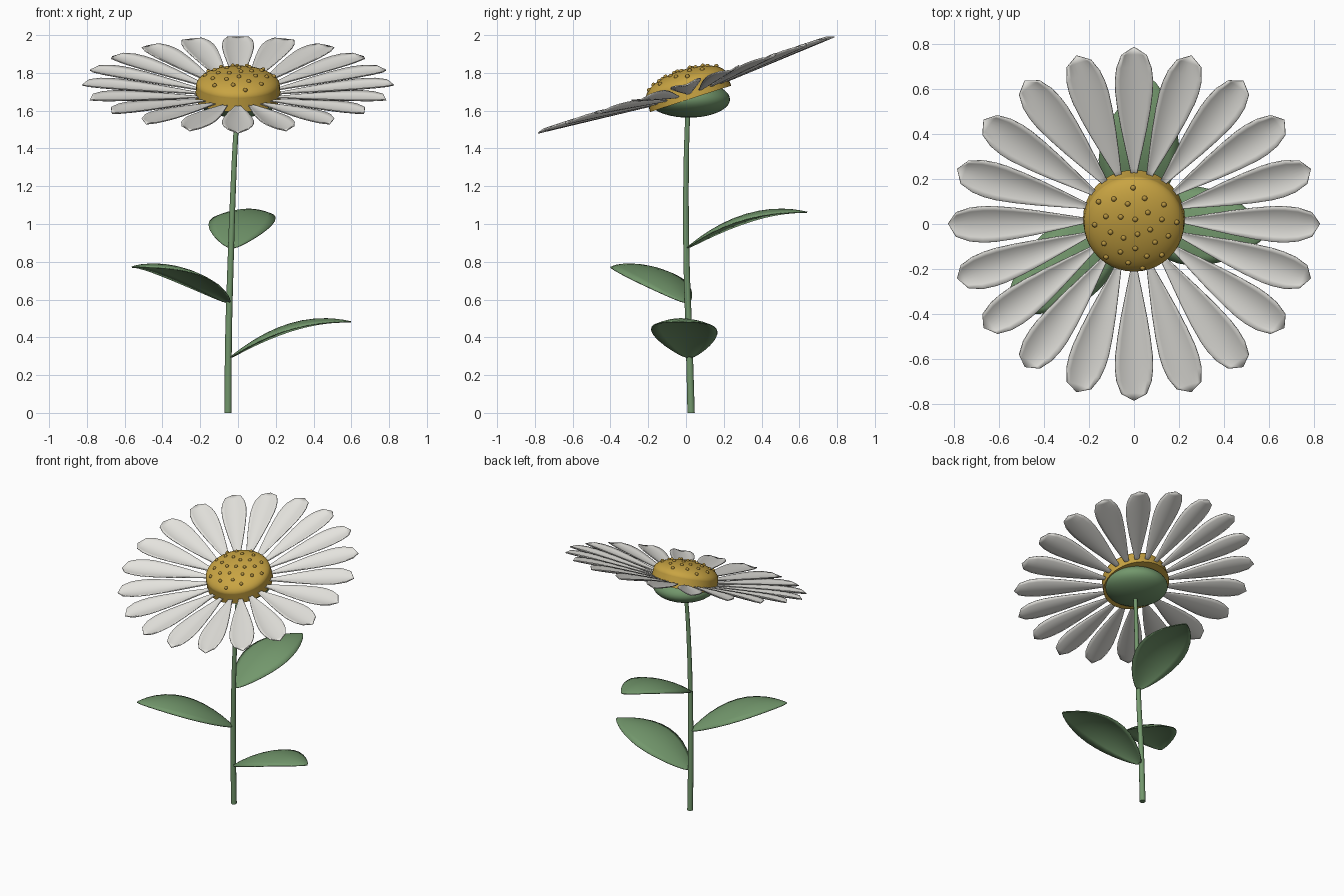
import bpy, bmesh, math
from mathutils import Matrix

if "Cube" in bpy.data.objects:
    bpy.data.objects.remove(bpy.data.objects["Cube"])


def material(name, rgb):
    m = bpy.data.materials.new(name)
    m.diffuse_color = (*rgb, 1)
    m.use_nodes = True
    m.node_tree.nodes["Principled BSDF"].inputs["Base Color"].default_value = m.diffuse_color
    return m


WHITE = material("petal white", (0.78, 0.77, 0.73))
YELLOW = material("disc yellow", (0.58, 0.37, 0.055))
AMBER = material("floret amber", (0.46, 0.29, 0.05))
GREEN = material("leaf green", (0.17, 0.31, 0.15))

# Flower head frame: tilted 18 degrees towards the front
HEAD = Matrix.Translation((0, 0.014, 1.695)) @ Matrix.Rotation(math.radians(18), 4, 'X')


def finish(bm, name, mat, matrix=Matrix(), angle=40):
    bmesh.ops.recalc_face_normals(bm, faces=bm.faces)
    me = bpy.data.meshes.new(name)
    bm.to_mesh(me)
    bm.free()
    me.transform(matrix)
    me.materials.append(mat)
    ob = bpy.data.objects.new(name, me)
    bpy.context.collection.objects.link(ob)
    bpy.ops.object.select_all(action='DESELECT')
    bpy.context.view_layer.objects.active = ob
    ob.select_set(True)
    bpy.ops.object.shade_smooth_by_angle(angle=math.radians(angle))
    return ob


def blade(name, mat, matrix, start, end, widths, height, cup, thick):
    """Thin curved blade along +X; widths is a list of (t, half width)."""
    bm = bmesh.new()
    n = 8
    wmax = max(w for _, w in widths)
    rows = []
    for t, w in widths:
        row = []
        for j in range(n + 1):
            u = 2 * j / n - 1
            z = height(t) + cup * u * u * w / wmax
            row.append(bm.verts.new((start + (end - start) * t, u * w, z)))
        rows.append(row)
    for a, b in zip(rows, rows[1:]):
        for j in range(n):
            bm.faces.new((a[j], b[j], b[j + 1], a[j + 1]))
    bmesh.ops.remove_doubles(bm, verts=bm.verts, dist=1e-5)
    ob = finish(bm, name, mat, matrix)
    mod = ob.modifiers.new("thickness", 'SOLIDIFY')
    mod.thickness = thick
    mod.offset = 0
    return ob


def ellipsoid(name, mat, matrix, a, b):
    bm = bmesh.new()
    bmesh.ops.create_uvsphere(bm, u_segments=40, v_segments=20, radius=1)
    return finish(bm, name, mat, matrix @ Matrix.Diagonal((a, a, b, 1)))


# Stem: tapering tube with a gentle bend
cu = bpy.data.curves.new("stem", 'CURVE')
cu.dimensions = '3D'
cu.bevel_depth = 0.02
cu.bevel_resolution = 4
cu.use_fill_caps = True
path = [(-0.053, 0.027, 0, 1), (-0.05, 0.016, 0.4, 0.92), (-0.039, 0.003, 0.8, 0.84),
        (-0.025, 0.0, 1.2, 0.75), (-0.01, 0.006, 1.5, 0.68), (0, 0.012, 1.62, 0.65)]
sp = cu.splines.new('BEZIER')
sp.bezier_points.add(len(path) - 1)
for p, (x, y, z, r) in zip(sp.bezier_points, path):
    p.co = (x, y, z)
    p.radius = r
    p.handle_left_type = p.handle_right_type = 'AUTO'
stem = bpy.data.objects.new("stem", cu)
cu.materials.append(GREEN)
bpy.context.collection.objects.link(stem)
bpy.context.view_layer.objects.active = stem
stem.select_set(True)
bpy.ops.object.convert(target='MESH')
bpy.ops.object.shade_smooth_by_angle(angle=math.radians(40))

# Leaves: three arching lens-shaped blades placed by the golden angle
LEAF = [(t, max(0.0, 0.175 * math.sin(math.pi * t ** 0.95)) ** 0.78 * 0.175 ** 0.22)
        for t in [0, .03, .07, .12, .2, .3, .4, .5, .6, .7, .8, .88, .94, .98, 1]]
for i, (base, length) in enumerate([((-.045, .018, .29), .645),
                                    ((-.045, .01, .58), .65),
                                    ((-.033, .001, .87), .65)]):
    turn = Matrix.Rotation(math.radians(-5 - 137.5 * i), 4, 'Z')
    blade(f"leaf_{i + 1}", GREEN, Matrix.Translation(base) @ turn, 0, length, LEAF,
          lambda t: .535 * t - .343 * t * t, -0.035, 0.006)

# Calyx: level green cup under the head
ellipsoid("calyx", GREEN, Matrix.Translation((0, 0.015, 1.66)), 0.218, 0.097)

# Petals: twenty cupped blades around the head
PETAL = [(0, .006), (.1, .018), (.25, .038), (.4, .057), (.55, .073), (.68, .083), (.76, .084),
         (.85, .078), (.945, .056), (1, 0)]
for i in range(20):
    blade(f"petal_{i + 1}", WHITE, HEAD @ Matrix.Rotation(math.tau * i / 20, 4, 'Z'),
          0.18, 0.825, PETAL, lambda t: -0.008 + 0.051 * t, 0.022, 0.006)

# Disc rim and dome
bm = bmesh.new()
bmesh.ops.create_cone(bm, cap_ends=True, segments=40, radius1=0.226, radius2=0.222, depth=0.074)
finish(bm, "disc_rim", YELLOW, HEAD @ Matrix.Translation((0, 0, 0.003)))
DOME_Z, DOME_A, DOME_B = 0.04, 0.222, 0.085
ellipsoid("disc_dome", YELLOW, HEAD @ Matrix.Translation((0, 0, DOME_Z)), DOME_A, DOME_B)

# Florets: small beads spiralling over the dome
bm = bmesh.new()
for i in range(27):
    r = 0.2 * math.sqrt((i + 0.5) / 27)
    a = math.radians(-54 + 137.508 * i)
    z = DOME_Z + DOME_B * math.sqrt(1 - (r / DOME_A) ** 2)
    bmesh.ops.create_uvsphere(bm, u_segments=10, v_segments=6, radius=0.012,
                              matrix=Matrix.Translation((r * math.cos(a), r * math.sin(a), z)))
finish(bm, "florets", AMBER, HEAD, 60)
